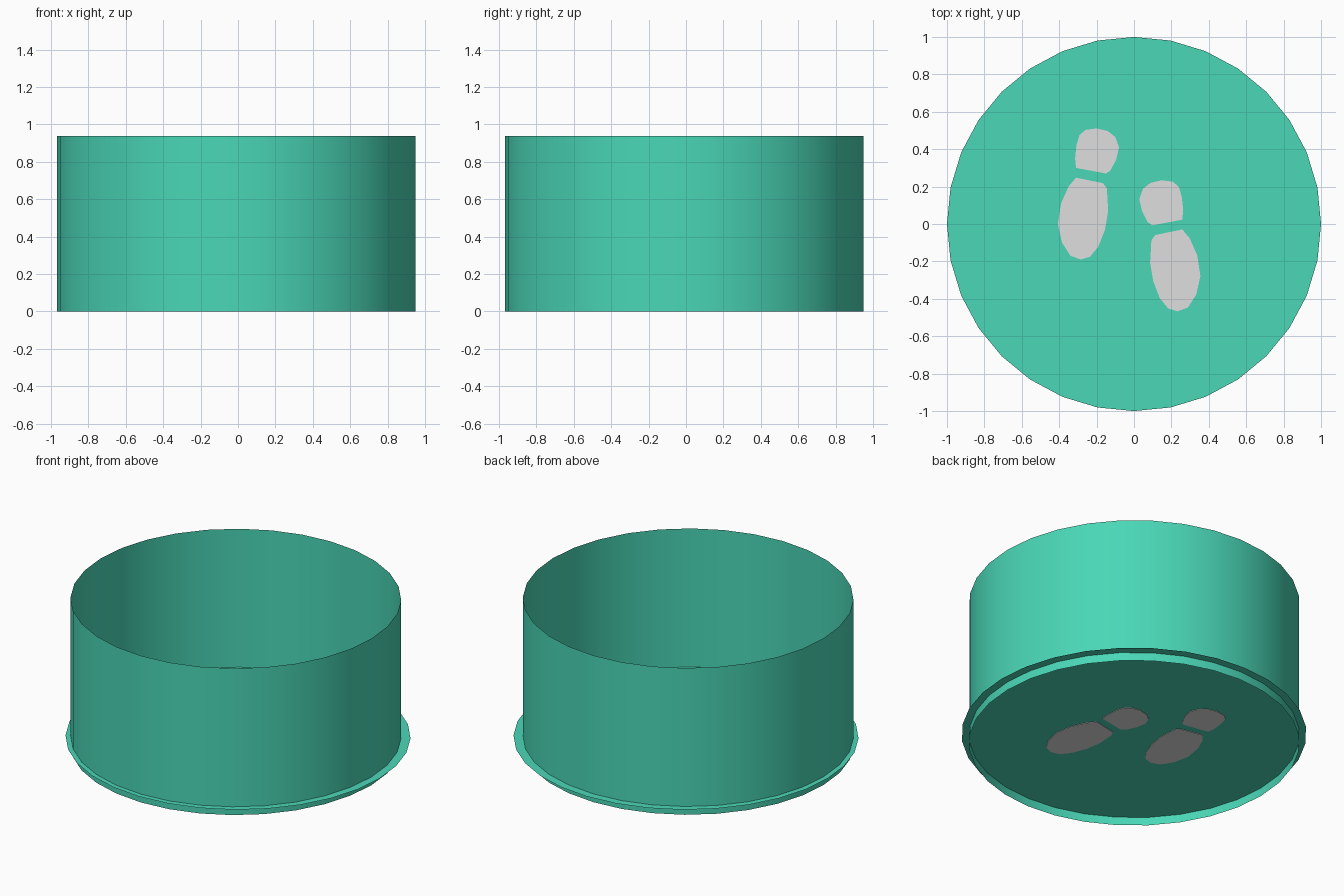
import bpy, bmesh, math

if "Cube" in bpy.data.objects:
    bpy.data.objects.remove(bpy.data.objects["Cube"])

BASE_Z = 0.053     # height of the round base sheet
HEIGHT = 0.938     # top of the wall
OFF = -0.009       # the wall sits slightly off centre


def material(name, rgb):
    m = bpy.data.materials.new(name)
    m.diffuse_color = (*rgb, 1)
    m.use_nodes = True
    m.node_tree.nodes["Principled BSDF"].inputs["Base Color"].default_value = m.diffuse_color
    return m


teal = material("teal", (0.068, 0.68, 0.47))
grey = material("light grey", (0.74, 0.74, 0.74))


def add_object(name, bm, mat):
    mesh = bpy.data.meshes.new(name)
    bm.to_mesh(mesh)
    bm.free()
    mesh.materials.append(mat)
    ob = bpy.data.objects.new(name, mesh)
    bpy.context.collection.objects.link(ob)
    return ob


def circle(r, z, cx=0, cy=0, n=32):
    return [(cx + r * math.cos(2 * math.pi * i / n),
             cy + r * math.sin(2 * math.pi * i / n), z) for i in range(n)]


# flat round base sheet
bm = bmesh.new()
bm.faces.new([bm.verts.new(p) for p in circle(1, BASE_Z)])
add_object("base_disc", bm, teal)

# open thin wall, passing through the base
bm = bmesh.new()
low = [bm.verts.new(p) for p in circle(0.958, 0, OFF, OFF)]
high = [bm.verts.new(p) for p in circle(0.958, HEIGHT, OFF, OFF)]
for i in range(32):
    j = (i + 1) % 32
    f = bm.faces.new((low[i], low[j], high[j], high[i]))
    f.smooth = True
add_object("wall", bm, teal)

# footprint outlines: short and long pad of the left print
SHORT = [(-.31, .30), (-.315, .35), (-.308, .42), (-.292, .475), (-.26, .503),
         (-.20, .511), (-.14, .497), (-.10, .465), (-.08, .41), (-.095, .345),
         (-.125, .287), (-.15, .27)]
LONG = [(-.31, .248), (-.165, .218), (-.145, .19), (-.138, .07), (-.155, -.03),
        (-.19, -.12), (-.235, -.175), (-.285, -.19), (-.34, -.17), (-.385, -.10),
        (-.407, 0), (-.39, .11), (-.35, .20)]


# thin plate showing on both sides of the base
def plate(name, pts):
    bm = bmesh.new()
    f = bm.faces.new([bm.verts.new((x, y, BASE_Z - 0.003)) for x, y in pts])
    ret = bmesh.ops.extrude_face_region(bm, geom=[f], use_keep_orig=True)
    for v in ret["geom"]:
        if isinstance(v, bmesh.types.BMVert):
            v.co.z += 0.006
    bmesh.ops.recalc_face_normals(bm, faces=bm.faces)
    add_object(name, bm, grey)


for part, pts in (("front_pad", SHORT), ("rear_pad", LONG)):
    plate("left_" + part, pts)
    plate("right_" + part, [(-x - 0.052, y - 0.277) for x, y in pts])
